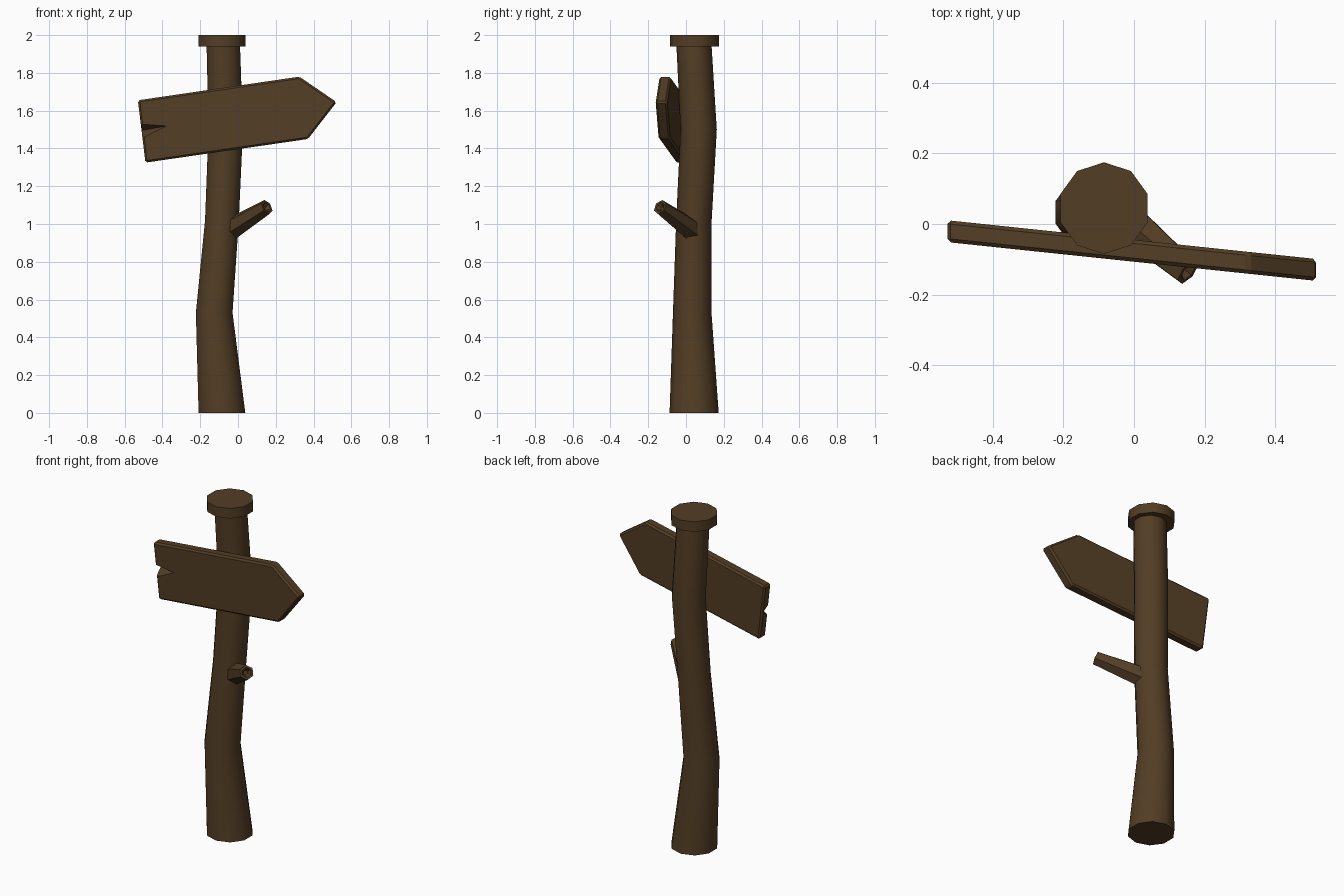
import bpy, bmesh, math
from mathutils import Vector, Matrix

if "Cube" in bpy.data.objects:
    bpy.data.objects.remove(bpy.data.objects["Cube"])

wood = bpy.data.materials.new("dark brown wood")
wood.diffuse_color = (0.085, 0.047, 0.018, 1)
wood.use_nodes = True
wood.node_tree.nodes["Principled BSDF"].inputs["Base Color"].default_value = wood.diffuse_color


def make(name, bm, smooth=False):
    bmesh.ops.recalc_face_normals(bm, faces=bm.faces)
    me = bpy.data.meshes.new(name)
    bm.to_mesh(me)
    bm.free()
    me.materials.append(wood)
    ob = bpy.data.objects.new(name, me)
    bpy.context.collection.objects.link(ob)
    if smooth:
        for o in bpy.context.selected_objects:
            o.select_set(False)
        ob.select_set(True)
        bpy.context.view_layer.objects.active = ob
        bpy.ops.object.shade_smooth_by_angle(angle=math.radians(40))
    return ob


def loft(rings):
    """Skin a list of equal-sized point rings and cap both ends."""
    bm = bmesh.new()
    vs = [[bm.verts.new(p) for p in r] for r in rings]
    n = len(vs[0])
    for a, b in zip(vs, vs[1:]):
        for i in range(n):
            j = (i + 1) % n
            bm.faces.new((a[i], a[j], b[j], b[i]))
    bm.faces.new(vs[0][::-1])
    bm.faces.new(vs[-1])
    return bm


def ring(x, y, z, r, n=10):
    return [(x + r * math.sin(2 * math.pi * i / n),
             y + r * math.cos(2 * math.pi * i / n), z) for i in range(n)]


# crooked ten-sided post
make("post", loft([ring(*p) for p in (
    (-0.085, 0.043, 0, 0.13), (-0.126, 0.033, 0.53, 0.102),
    (-0.085, 0.042, 1.02, 0.094), (-0.065, 0.067, 1.5, 0.096),
    (-0.078, 0.042, 1.95, 0.093))]), True)

# flat cap on the post
make("post_cap", loft([ring(-0.085, 0.045, z, 0.13) for z in (1.94, 2.0)]), True)

# broken branch stub with a hollowed end
base, tip = Vector((-0.05, 0.035, 0.965)), Vector((0.153, -0.137, 1.09))
d = (tip - base).normalized()
side = d.cross(Vector((0, 0, 1))).normalized()
up = side.cross(d)


def hexa(c, r):
    return [c + r * (math.cos(i * math.pi / 3) * up + math.sin(i * math.pi / 3) * side)
            for i in range(6)]


make("branch", loft([hexa(base, 0.062), hexa(tip, 0.041),
                     hexa(tip, 0.028), hexa(tip - d * 0.025, 0.012)]))

# arrow board: outline in front view, yawed so the point comes forward
T = 0.062
slope = -0.105


def plank_point(x, z, depth):      # depth 0 = front face, T = back face
    return Vector((x, -0.107 + slope * x + depth, z))


outline = [(-0.49, 1.325), (0.37, 1.45), (0.522, 1.645), (0.325, 1.78), (-0.53, 1.655)]
bm = loft([[plank_point(x, z, t) for x, z in outline] for t in (0, T)])
bmesh.ops.bevel(bm, geom=bm.edges[:], offset=0.01, segments=1,
                affect='EDGES', profile=0.5)
board = make("arrow_board", bm)

# split in the left end, deep at the front and fading out at the back
apex = plank_point(-0.372, 1.52, -0.002)
mouth = [plank_point(-0.515, 1.53, -0.002), plank_point(-0.503, 1.455, -0.002),
         plank_point(-0.51, 1.495, 0.052)]
bm = bmesh.new()
a = bm.verts.new(apex)
m = [bm.verts.new(apex + (p - apex) * 1.3) for p in mouth]
bm.faces.new(m)
for i in range(3):
    bm.faces.new((a, m[i], m[(i + 1) % 3]))
cutter = make("split_cutter", bm)
cutter.hide_render = True
cutter.hide_viewport = True
mod = board.modifiers.new("split", 'BOOLEAN')
mod.operation = 'DIFFERENCE'
mod.solver = 'EXACT'
mod.object = cutter
